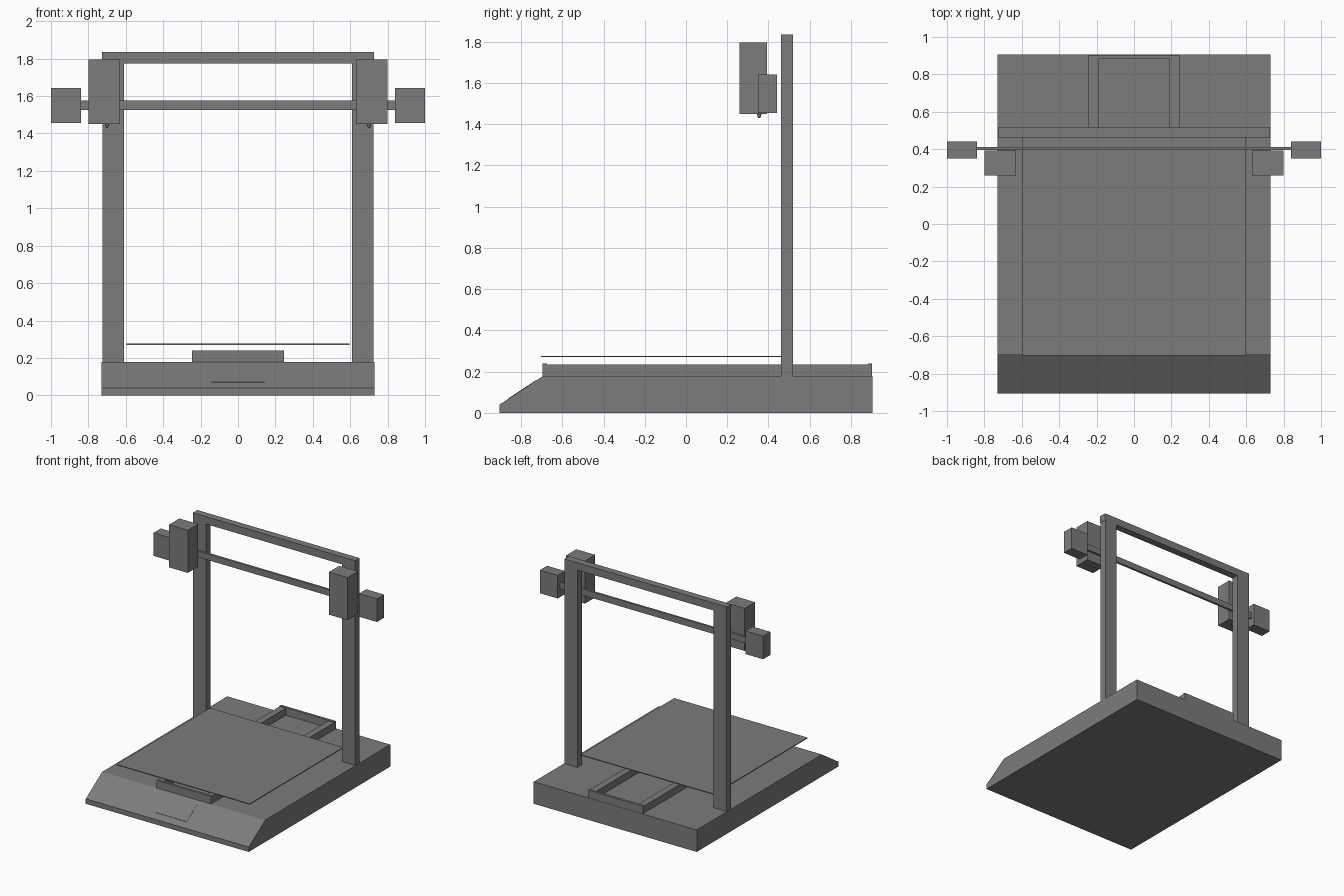
import bpy, bmesh, math
from mathutils import Vector

if "Cube" in bpy.data.objects:
    bpy.data.objects.remove(bpy.data.objects["Cube"])

grey = bpy.data.materials.new("grey")
grey.diffuse_color = (0.2, 0.2, 0.2, 1)
grey.use_nodes = True
grey.node_tree.nodes["Principled BSDF"].inputs["Base Color"].default_value = grey.diffuse_color


def finish(name, bm):
    bmesh.ops.recalc_face_normals(bm, faces=bm.faces[:])
    mesh = bpy.data.meshes.new(name)
    bm.to_mesh(mesh)
    bm.free()
    mesh.materials.append(grey)
    ob = bpy.data.objects.new(name, mesh)
    bpy.context.collection.objects.link(ob)
    return ob


def box(name, x, y, z):
    bm = bmesh.new()
    bmesh.ops.create_cube(bm, size=1)
    for v in bm.verts:
        v.co = Vector([(r[0] + r[1]) / 2 + c * (r[1] - r[0]) for r, c in zip((x, y, z), v.co)])
    return finish(name, bm)


def extrude_profile(name, points, half_width):
    """Closed (y, z) profile extruded along x, centred."""
    bm = bmesh.new()
    face = bm.faces.new([bm.verts.new((-half_width, y, z)) for y, z in points])
    new = bmesh.ops.extrude_face_region(bm, geom=[face])["geom"]
    verts = [g for g in new if isinstance(g, bmesh.types.BMVert)]
    bmesh.ops.translate(bm, verts=verts, vec=(2 * half_width, 0, 0))
    return finish(name, bm)


# Base with sloped control panel
extrude_profile("base", [(-0.905, 0), (0.905, 0), (0.905, 0.178), (-0.695, 0.178), (-0.905, 0.04)], 0.73)

# Thin screen plate lying on the slope
slope = 0.138 / 0.21
on_slope = lambda y, lift: (y, 0.04 + (y + 0.905) * slope + lift)
extrude_profile("screen", [on_slope(-0.86, -0.002), on_slope(-0.73, -0.002),
                           on_slope(-0.73, 0.002), on_slope(-0.86, 0.002)], 0.143)

# Bed track: two rails closed by slightly taller end plates
box("track_front_end", (-0.245, 0.245), (-0.695, -0.675), (0.17, 0.24))
box("track_back_end", (-0.245, 0.245), (0.883, 0.903), (0.17, 0.24))

# Print bed
box("print_bed", (-0.597, 0.597), (-0.702, 0.495), (0.27, 0.277))

# Gantry crossbars
box("top_beam", (-0.727, 0.727), (0.46, 0.518), (1.775, 1.835))
box("cross_beam", (-0.845, 0.845), (0.395, 0.413), (1.525, 1.575))


def span(side, a, b):
    return tuple(sorted((side * a, side * b)))


for side, label in ((-1, "left"), (1, "right")):
    box(f"{label}_track_rail", span(side, 0.19, 0.245), (-0.68, 0.888), (0.17, 0.235))
    box(f"{label}_post", span(side, 0.61, 0.725), (0.46, 0.518), (0.17, 1.78))
    box(f"{label}_motor", span(side, 0.84, 1.0), (0.349, 0.441), (1.455, 1.642))
    box(f"{label}_print_head", span(side, 0.632, 0.8), (0.26, 0.392), (1.45, 1.795))
    # Nozzle: small cone below the print head
    bm = bmesh.new()
    bmesh.ops.create_cone(bm, cap_ends=True, segments=16, radius1=0.005, radius2=0.014, depth=0.025)
    bmesh.ops.translate(bm, verts=bm.verts[:], vec=(side * 0.7, 0.355, 1.4425))
    finish(f"{label}_nozzle", bm)
